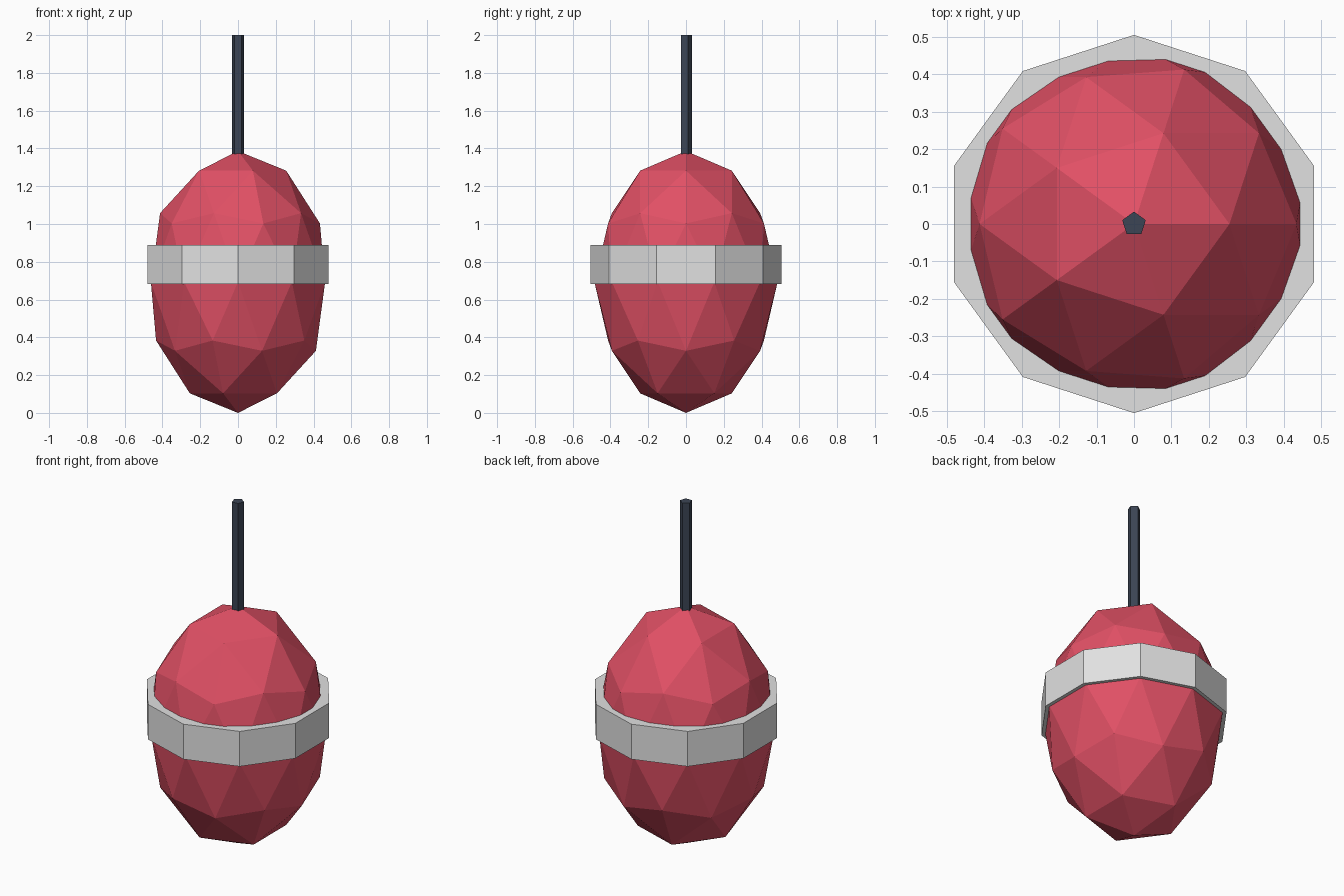
import bpy

cube = bpy.data.objects.get("Cube")
if cube:
    bpy.data.objects.remove(cube, do_unlink=True)


def material(name, rgb):
    mat = bpy.data.materials.new(name)
    mat.use_nodes = True
    color = (*rgb, 1.0)
    mat.diffuse_color = color
    mat.node_tree.nodes["Principled BSDF"].inputs["Base Color"].default_value = color
    return mat


def finish(name, mat):
    obj = bpy.context.object
    obj.name = name
    obj.data.materials.append(mat)
    bpy.ops.object.shade_flat()
    return obj


def prism(name, sides, radius, bottom, top, mat):
    bpy.ops.mesh.primitive_cylinder_add(
        vertices=sides, radius=radius, depth=top - bottom,
        location=(0, 0, (bottom + top) / 2))
    return finish(name, mat)


red = material("coral red", (0.75, 0.08, 0.13))
grey = material("light grey", (0.75, 0.75, 0.75))
slate = material("dark slate", (0.045, 0.06, 0.09))

# Egg-shaped faceted float body
bpy.ops.mesh.primitive_ico_sphere_add(subdivisions=2, radius=1, location=(0, 0, 0.693))
body = finish("float_body", red)
body.scale = (0.485, 0.485, 0.693)

# Ten-sided band around the middle
prism("middle_band", 10, 0.505, 0.683, 0.888, grey)

# Five-sided stem set into the top
prism("stem", 5, 0.033, 1.3, 2.0, slate)
